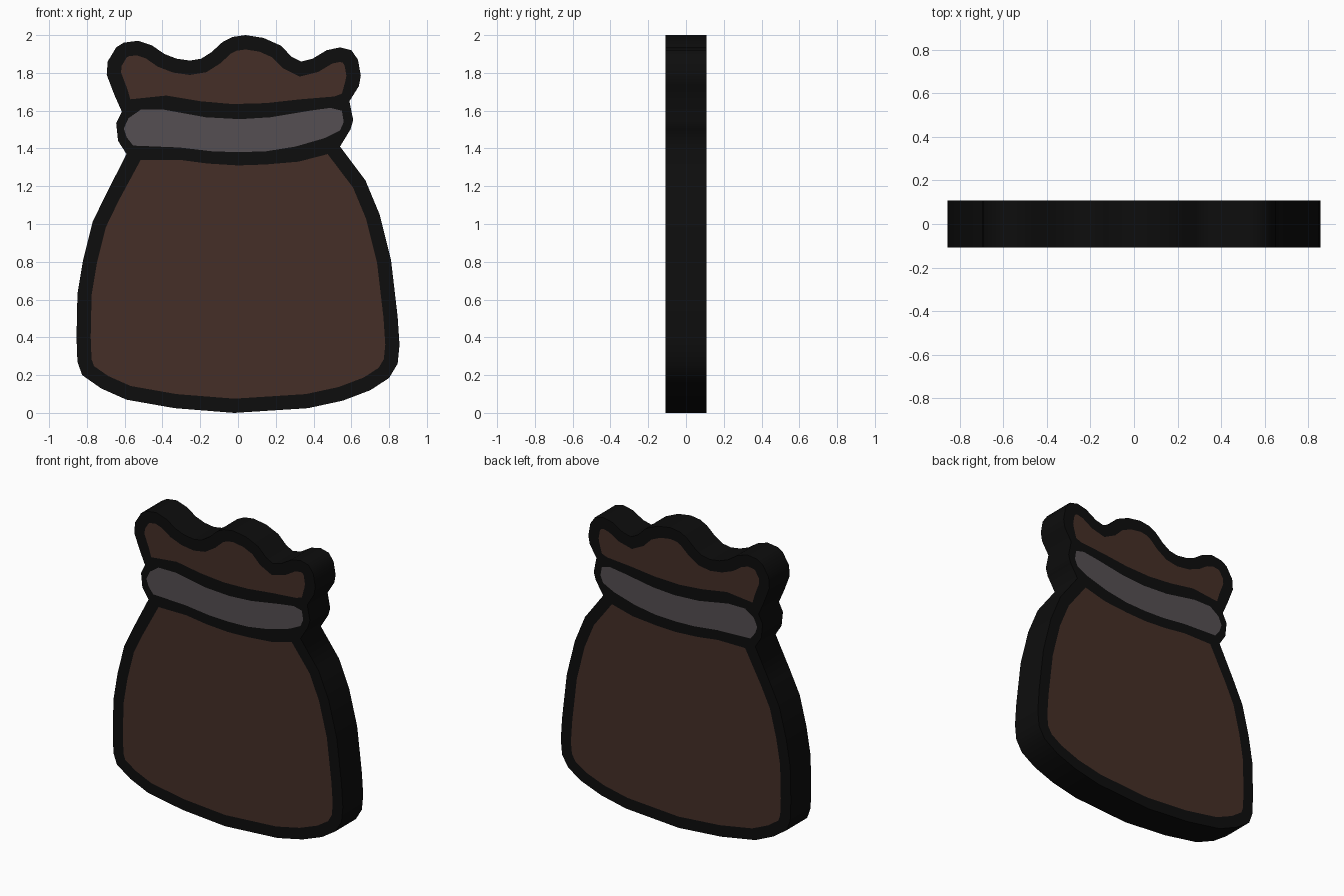
import bpy, math
from mathutils import Vector

if "Cube" in bpy.data.objects:
    bpy.data.objects.remove(bpy.data.objects["Cube"])

HALF_DEPTH = 0.108
STROKE = 0.075


def material(name, rgb):
    m = bpy.data.materials.new(name)
    m.diffuse_color = (*rgb, 1)
    m.use_nodes = True
    m.node_tree.nodes["Principled BSDF"].inputs["Base Color"].default_value = m.diffuse_color
    return m


def inset(points, d):
    """Mitred offset to the left of an open path, interior points only."""
    result = []
    for a, b, c in zip(points, points[1:], points[2:]):
        a, b, c = Vector(a), Vector(b), Vector(c)
        u, v = (b - a).normalized(), (c - b).normalized()
        n1, n2 = Vector((-u.y, u.x)), Vector((-v.y, v.x))
        result.append(tuple(b + (n1 + n2) * d / (1 + n1.dot(n2))))
    return result


def slab(name, loops, mat):
    """Filled flat profile, extruded evenly; inner loops become openings."""
    cu = bpy.data.curves.new(name, 'CURVE')
    cu.dimensions = '2D'
    cu.fill_mode = 'BOTH'
    cu.extrude = HALF_DEPTH
    for loop in loops:
        sp = cu.splines.new('POLY')
        sp.points.add(len(loop) - 1)
        for p, (x, z) in zip(sp.points, loop):
            p.co = (x, z, 0, 1)
        sp.use_cyclic_u = True
    cu.materials.append(mat)
    ob = bpy.data.objects.new(name, cu)
    bpy.context.collection.objects.link(ob)
    ob.rotation_euler.x = math.pi / 2
    bpy.ops.object.select_all(action='DESELECT')
    ob.select_set(True)
    bpy.context.view_layer.objects.active = ob
    bpy.ops.object.convert(target='MESH')


# Outer silhouette, counter-clockwise: belly, tie ends, ruffle
belly = [(-.59, 1.37), (-.70, 1.155), (-.77, 1.01), (-.82, .81), (-.85, .63),
         (-.855, .40), (-.85, .27), (-.825, .20), (-.725, .13), (-.59, .07),
         (-.335, .025), (-.02, 0), (.37, .025), (.555, .065), (.70, .12),
         (.80, .185), (.845, .26), (.855, .36), (.845, .51), (.81, .81),
         (.75, 1.05), (.675, 1.23), (.54, 1.41)]
tie_right = [(.595, 1.50), (.61, 1.55)]
ruffle = [(.59, 1.65), (.64, 1.73), (.65, 1.785), (.635, 1.87), (.60, 1.92),
          (.54, 1.935), (.47, 1.92), (.395, 1.875), (.335, 1.86), (.285, 1.885),
          (.225, 1.945), (.135, 1.985), (.04, 2.0), (-.03, 1.99), (-.08, 1.965),
          (-.14, 1.91), (-.195, 1.875), (-.255, 1.865), (-.325, 1.875),
          (-.39, 1.90), (-.455, 1.945), (-.53, 1.97), (-.605, 1.96),
          (-.645, 1.935), (-.69, 1.86), (-.695, 1.79), (-.655, 1.685),
          (-.615, 1.595)]
tie_left = [(-.645, 1.535), (-.635, 1.44)]

# Coloured panels: inset silhouette closed by the curved neck lines
neck_low = [(.475, 1.37), (.32, 1.33), (.145, 1.315), (0, 1.31),
            (-.16, 1.32), (-.31, 1.34), (-.515, 1.34)]
neck_high = [(-.57, 1.66), (-.38, 1.68), (-.20, 1.65), (-.03, 1.635),
             (.15, 1.64), (.33, 1.66), (.51, 1.675), (.55, 1.69)]
belly_panel = inset(belly, STROKE) + neck_low
ruffle_panel = inset(ruffle, STROKE) + neck_high
band_panel = [(-.605, 1.505), (-.59, 1.46), (-.555, 1.415), (-.31, 1.405),
              (-.14, 1.385), (0, 1.38), (.15, 1.385), (.305, 1.41),
              (.46, 1.455), (.54, 1.495), (.56, 1.54), (.55, 1.60),
              (.49, 1.615), (.38, 1.60), (.17, 1.565), (.01, 1.555),
              (-.17, 1.565), (-.39, 1.605), (-.515, 1.605), (-.58, 1.56)]

black = material("outline_black", (.004, .004, .004))
brown = material("leather_brown", (.06, .028, .02))
grey = material("band_grey", (.09, .078, .085))

slab("sack_outline", [belly + tie_right + ruffle + tie_left,
                      belly_panel, ruffle_panel, band_panel], black)
slab("sack_belly", [belly_panel], brown)
slab("sack_ruffle", [ruffle_panel], brown)
slab("neck_band", [band_panel], grey)
